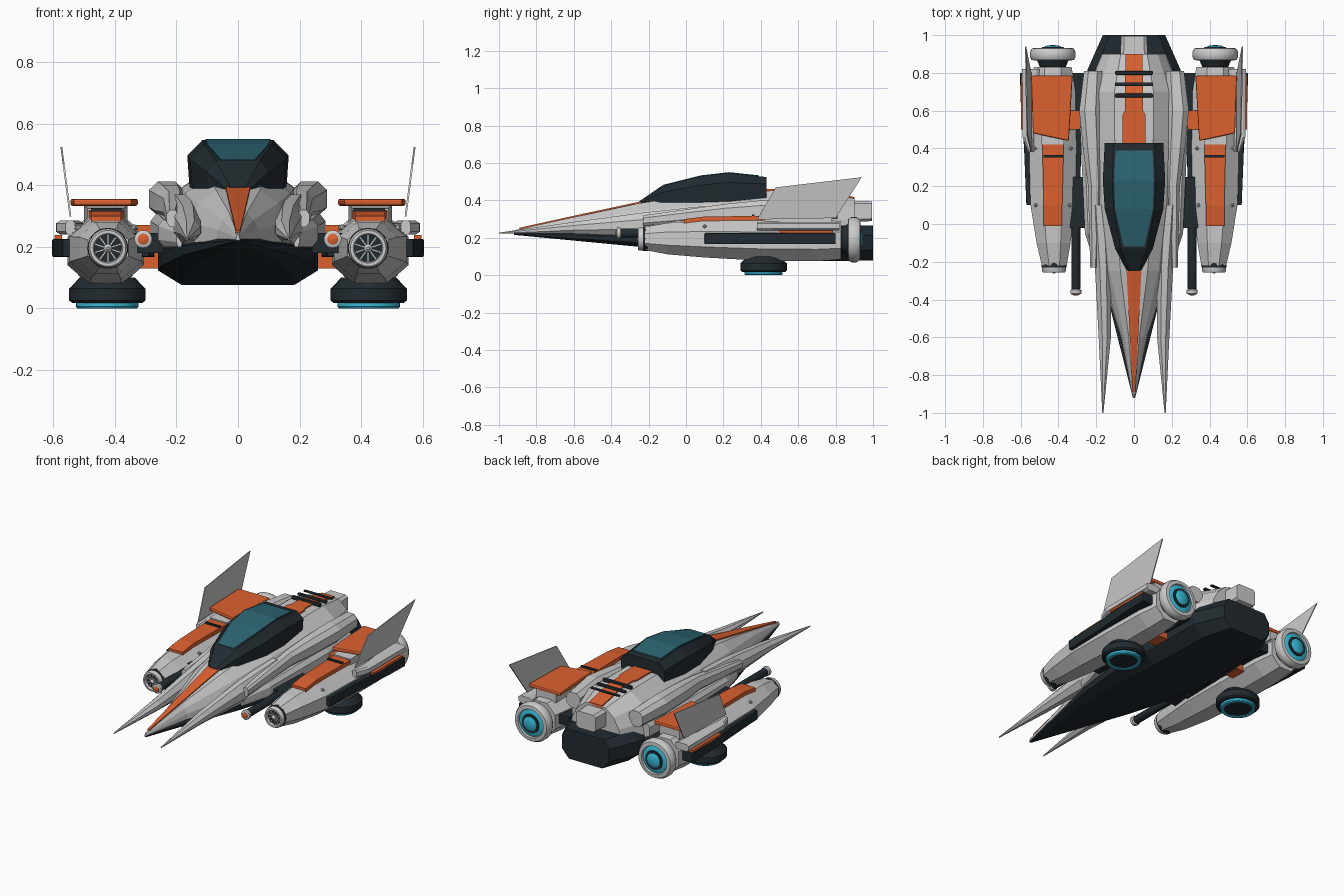
import bpy, bmesh, math
from mathutils import Matrix, Vector

if "Cube" in bpy.data.objects:
    bpy.data.objects.remove(bpy.data.objects["Cube"])


def mat(name, c):
    m = bpy.data.materials.new(name)
    m.diffuse_color = (*c, 1)
    m.use_nodes = True
    m.node_tree.nodes["Principled BSDF"].inputs["Base Color"].default_value = m.diffuse_color
    return m


ORANGE = mat("orange", (0.72, 0.12, 0.03))
DARK = mat("dark", (0.016, 0.024, 0.03))
GLASS = mat("glass", (0.025, 0.13, 0.17))
CYAN = mat("cyan", (0.04, 0.5, 0.7))
LIGHT = mat("light_hull", (0.55, 0.57, 0.57))


def finish(name, bm, m=None, mirror=False, bevel=0, smooth=False):
    bmesh.ops.recalc_face_normals(bm, faces=bm.faces)
    me = bpy.data.meshes.new(name)
    bm.to_mesh(me)
    bm.free()
    o = bpy.data.objects.new(name, me)
    bpy.context.collection.objects.link(o)
    if m:
        me.materials.append(m)
    if bevel:
        b = o.modifiers.new("bevel", "BEVEL")
        b.width, b.segments = bevel, 2
    if mirror:
        o.modifiers.new("mirror", "MIRROR").use_mirror_merge = False
    if smooth:
        bpy.context.view_layer.objects.active = o
        o.select_set(True)
        bpy.ops.object.shade_smooth_by_angle(angle=math.radians(35))
        o.select_set(False)
    return o


def loft(name, rings, m=None, **kw):
    bm = bmesh.new()
    vs = [[bm.verts.new(p) for p in r] for r in rings]
    n = len(vs[0])
    for a, b in zip(vs, vs[1:]):
        for i in range(n):
            j = (i + 1) % n
            bm.faces.new((a[i], a[j], b[j], b[i]))
    bm.faces.new(vs[0])
    bm.faces.new(vs[-1])
    return finish(name, bm, m, **kw)


def rect(y, x0, x1, z0, z1, c=0):
    """Cross-section at y; c chamfers the corners as a fraction of the size."""
    if not c:
        return [(x0, y, z0), (x1, y, z0), (x1, y, z1), (x0, y, z1)]
    dx, dz = (x1 - x0) * c, (z1 - z0) * c
    return [(x0 + dx, y, z0), (x1 - dx, y, z0), (x1, y, z0 + dz), (x1, y, z1 - dz),
            (x1 - dx, y, z1), (x0 + dx, y, z1), (x0, y, z1 - dz), (x0, y, z0 + dz)]


def sym(y, half):
    return [(x, y, z) for x, z in half] + [(-x, y, z) for x, z in reversed(half)]


def box(name, x0, x1, y0, y1, z0, z1, m=None, **kw):
    return loft(name, [rect(y0, x0, x1, z0, z1), rect(y1, x0, x1, z0, z1)], m, **kw)


def lathe(name, prof, centre, axis="Y", m=None, n=32, **kw):
    """Spin (radius, offset) points around a Y or Z axis."""
    rings = []
    for r, h in prof:
        ring = []
        for i in range(n):
            a = 2 * math.pi * i / n
            u, v = r * math.cos(a), r * math.sin(a)
            p = (u, h, v) if axis == "Y" else (u, v, h)
            ring.append(Vector(p) + Vector(centre))
        rings.append(ring)
    return loft(name, rings, m, smooth=True, **kw)


# Upper hull: y, half width, top, bottom
hull = []
for y, w, t, b in [(-.92, .006, .24, .222), (-.6, .07, .31, .22), (-.25, .18, .385, .21),
                   (.1, .235, .435, .2), (.45, .255, .452, .2), (.7, .26, .452, .2), (.9, .175, .41, .22)]:
    h = t - b
    hull.append(sym(y, [(.4 * w, t), (.72 * w, t - .25 * h), (.93 * w, t - .6 * h), (w, b)]))
loft("upper_hull", hull, LIGHT)

# Dark belly
belly = []
for y, w, t, b in [(-.92, .006, .226, .216), (-.25, .175, .225, .152), (.2, .25, .225, .1),
                   (.4, .26, .235, .075), (.82, .245, .27, .075), (1, .165, .265, .08)]:
    h = t - b
    belly.append(sym(y, [(.8 * w, t), (w, t - .28 * h), (w, b + .3 * h), (.7 * w, b)]))
loft("belly", belly, DARK)

# Side prongs and shoulder strakes
loft("nose_prong", [rect(-1, .162, .168, .222, .228, .3), rect(-.6, .122, .187, .222, .285, .3),
                    rect(-.23, .12, .207, .21, .335, .3), rect(.1, .13, .235, .2, .37, .3)], LIGHT, mirror=True)
loft("shoulder_strake", [rect(-.23, .195, .232, .265, .32, .25), rect(.2, .17, .243, .29, .38, .25),
                         rect(.4, .17, .27, .29, .40, .25), rect(.6, .175, .29, .3, .412, .25),
                         rect(.81, .17, .265, .3, .395, .25)], LIGHT, mirror=True)
loft("lower_sponson", [rect(-.23, .18, .2, .2, .26, .25), rect(-.05, .19, .26, .2, .29, .25),
                       rect(.5, .2, .285, .2, .31, .25), rect(.75, .2, .27, .2, .31, .25)], mirror=True)

# Canopy and glass
can = []
for y, w, t, b in [(-.25, .036, .395, .36), (-.13, .1, .478, .36), (.08, .155, .53, .37),
                   (.23, .165, .547, .38), (.43, .155, .525, .4)]:
    can.append(sym(y, [(.7 * w, t), (w, t - .3 * (t - b)), (.95 * w, b)]))
loft("canopy", can, DARK)
loft("canopy_glass", [rect(y, -w, w, z - .02, z + .004) for y, w, z in
                      [(-.12, .055, .48), (.08, .1, .53), (.23, .105, .547), (.39, .098, .53)]], GLASS)

# Dorsal stripes, vents, tail box
loft("nose_stripe", [rect(y, -w, w, z - .02, z + .008) for y, w, z in
                     [(-.89, .007, .246), (-.6, .022, .31), (-.24, .04, .387)]], ORANGE)
loft("rear_stripe", [rect(y, -w, w, z - .03, z + .008) for y, w, z in
                     [(.42, .062, .453), (.58, .06, .453), (.6, .048, .453), (.7, .048, .452), (.9, .045, .41)]], ORANGE)
for i in range(3):
    y = .68 + .06 * i
    box(f"vent_bar_{i}", -.1, .1, y - .01, y + .01, .45, .472 - .006 * i, DARK, bevel=.005)
loft("tail_box", [rect(.84, -.075, .075, .28, .4, .12), rect(.995, -.068, .068, .29, .395, .12)])

# Engine pods
X, Z = .43, .19
loft("engine_pod", [rect(y, X - w - dx, X + w - dx, a, b, .29) for y, w, dx, a, b in
                    [(-.22, .066, .008, .135, .258), (-.1, .09, .004, .112, .28), (.1, .118, 0, .095, .29),
                     (.4, .125, 0, .078, .295), (.7, .12, 0, .075, .295), (.83, .1, 0, .085, .29)]],
     LIGHT, mirror=True)
lathe("intake_ring", [(.062, .03), (.064, 0), (.058, -.012), (.048, -.012), (.044, 0), (.044, .03)],
      (.423, -.245, .195), m=None, mirror=True)
lathe("intake_collar", [(.066, -.23), (.066, -.2)], (.423, 0, .195), m=DARK, mirror=True)
lathe("intake_disc", [(.046, -.24), (.046, -.23)], (.423, 0, .195), m=DARK, mirror=True)
bm = bmesh.new()
for i in range(10):
    M = Matrix.Translation((.423, -.243, .195)) @ Matrix.Rotation(i * math.pi / 5, 4, "Y")
    bmesh.ops.create_cube(bm, size=1, matrix=M @ Matrix.Translation((0, 0, .028)) @ Matrix.Diagonal((.006, .01, .036, 1)))
finish("intake_blades", bm, None, mirror=True)
lathe("intake_hub", [(.004, -.262), (.014, -.25), (.014, -.23)], (.423, 0, .195), m=None, n=12, mirror=True)

# Rear nozzles
lathe("nozzle_neck", [(.085, .8), (.07, .835), (.085, .87)], (X, 0, Z), m=DARK, mirror=True)
lathe("nozzle_ring", [(.085, .865), (.112, .868), (.121, .885), (.121, .91), (.11, .93), (.088, .932), (.08, .91)],
      (X, 0, Z), mirror=True)
lathe("nozzle_glow", [(.084, .9), (.084, .922), (.066, .93)], (X, 0, Z), m=CYAN, mirror=True)
lathe("nozzle_inner_ring", [(.06, .92), (.058, .936), (.048, .936)], (X, 0, Z), m=DARK, mirror=True)
lathe("nozzle_core", [(.046, .92), (.044, .938), (.03, .945), (.006, .947)], (X, 0, Z), m=CYAN, mirror=True)

# Hover pads under the pods
lathe("hover_pad", [(.115, .018), (.124, .026), (.124, .064), (.115, .072), (.09, .1)], (X - .005, .415, 0), "Z", DARK, mirror=True)
lathe("hover_glow", [(.078, .02), (.08, .002), (.085, 0), (.097, 0), (.102, .006), (.102, .02)],
      (X - .005, .415, 0), "Z", CYAN, mirror=True)
lathe("hover_recess", [(.077, .0), (.077, .02)], (X - .005, .415, .004), "Z", DARK, mirror=True)

# Pod stripe, marking bar, stabiliser plate, its support
loft("pod_stripe", [rect(-.01, .38, .478, .27, .3), rect(.1, .38, .478, .27, .314), rect(.5, .37, .488, .27, .318)],
     ORANGE, mirror=True)
box("pod_bar", .375, .478, .352, .366, .3, .326, DARK, mirror=True)
loft("plate_support", [rect(.42, .37, .49, .28, .325), rect(.78, .36, .5, .28, .336)], mirror=True)
bm = bmesh.new()
pts = [(.345, .44), (.535, .48), (.545, .785), (.325, .785)]
f = bm.faces.new([bm.verts.new((x, y, .333)) for x, y in pts])
ext = bmesh.ops.extrude_face_region(bm, geom=[f])["geom"]
bmesh.ops.translate(bm, vec=(0, 0, .023), verts=[v for v in ext if isinstance(v, bmesh.types.BMVert)])
finish("stabiliser_plate", bm, ORANGE, mirror=True, bevel=.007)

# Canted tail fins
fin = [(.38, .298), (.48, .47), (.94, .524), (.8, .306)]
loft("tail_fin", [[(.545 + (z - .3) * .13 + d, y, z) for y, z in fin] for d in (-.003, .003)], mirror=True)
loft("fin_ledge", [rect(.38, .53, .56, .24, .285, .2), rect(.46, .53, .59, .24, .285, .2),
                   rect(.82, .5, .592, .24, .285, .2)], mirror=True)
box("fin_accent", .572, .597, .5, .785, .225, .238, ORANGE, mirror=True)

# Dark panels on both sides of each pod
for tag, s in (("outer", 1), ("inner", -1)):
    loft(f"{tag}_side_panel", [rect(y, *sorted((X + s * .09, X + s * w)), .167, .225) for y, w in
                               [(.1, .14), (.4, .152), (.65, .17), (.8, .174)]], DARK, mirror=True, bevel=.004)

# Pylons and cannons between hull and pods
box("pylon", .24, .36, .5, .6, .13, .27, ORANGE, mirror=True)
box("cannon_mount", .24, .34, -.02, .25, .18, .245, DARK, mirror=True)
lathe("cannon_barrel", [(.02, -.355), (.024, -.34), (.024, 0)], (.308, 0, .225), m=DARK, n=16, mirror=True)
lathe("cannon_muzzle", [(.022, -.372), (.029, -.368), (.029, -.35), (.022, -.345)], (.308, 0, .225), n=16, mirror=True)
lathe("cannon_tip", [(.01, -.378), (.018, -.374), (.018, -.36)], (.308, 0, .225), m=ORANGE, n=16, mirror=True)

# Rivets on the pod shoulders
bm = bmesh.new()
for x, y in [(.34, .1), (.52, .1), (.335, .4), (.525, .4)]:
    bmesh.ops.create_icosphere(bm, subdivisions=1, radius=.011, matrix=Matrix.Translation((x, y, .262)))
finish("pod_rivets", bm, None, mirror=True)
